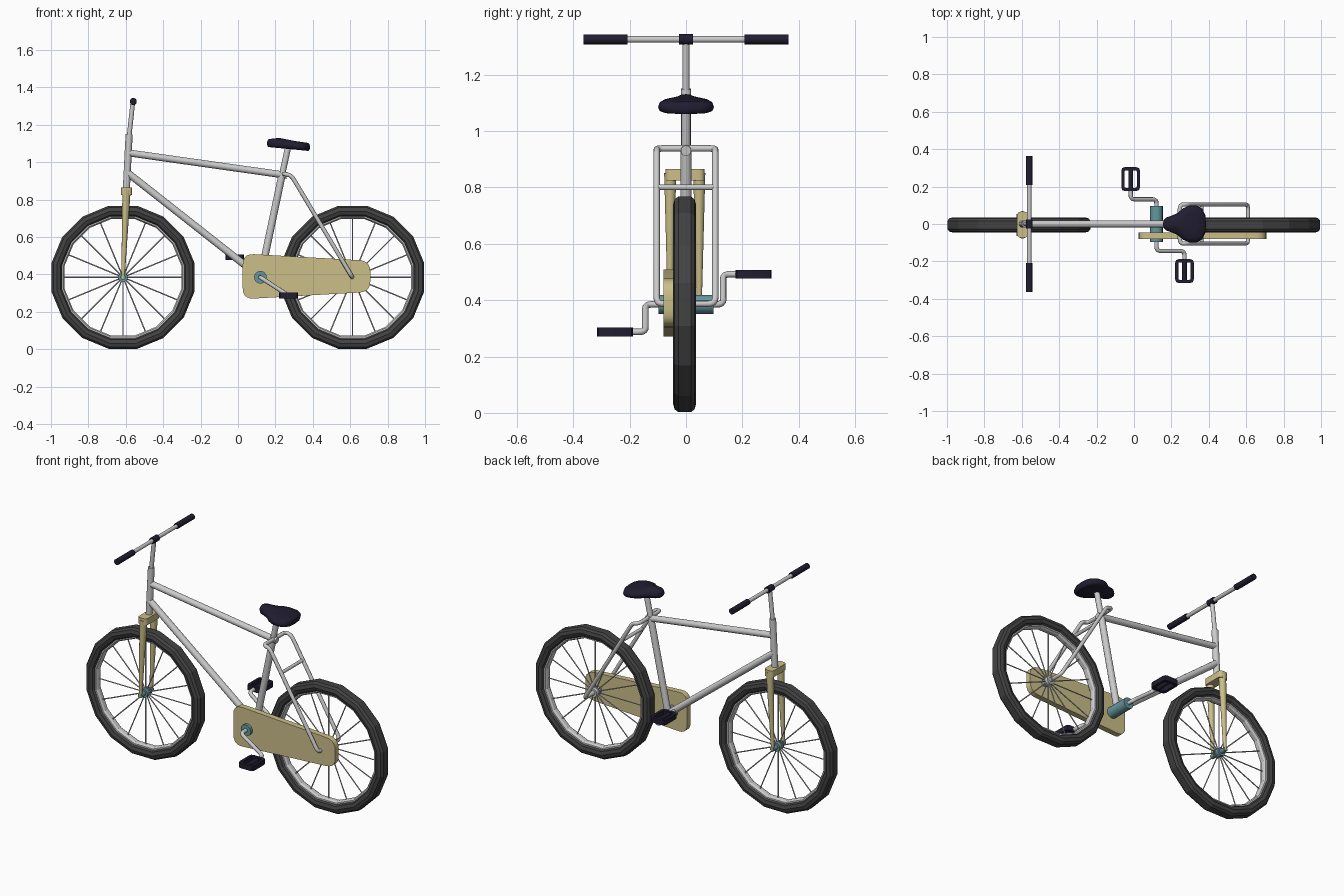
import bpy, bmesh, math
from mathutils import Vector as V

if "Cube" in bpy.data.objects:
    bpy.data.objects.remove(bpy.data.objects["Cube"])


def mat(name, c):
    m = bpy.data.materials.new(name)
    m.diffuse_color = (*c, 1)
    m.use_nodes = True
    m.node_tree.nodes["Principled BSDF"].inputs["Base Color"].default_value = m.diffuse_color
    return m


RUBBER = mat("rubber", (0.055, 0.055, 0.055))
DARK = mat("dark", (0.015, 0.012, 0.03))
YELLOW = mat("yellow", (0.60, 0.52, 0.25))
TEAL = mat("teal", (0.13, 0.31, 0.34))


def finish(name, bm, m=None, angle=35):
    bmesh.ops.recalc_face_normals(bm, faces=bm.faces)
    me = bpy.data.meshes.new(name)
    bm.to_mesh(me)
    bm.free()
    ob = bpy.data.objects.new(name, me)
    bpy.context.collection.objects.link(ob)
    if m:
        me.materials.append(m)
    if angle:
        bpy.ops.object.select_all(action='DESELECT')
        ob.select_set(True)
        bpy.context.view_layer.objects.active = ob
        bpy.ops.object.shade_smooth_by_angle(angle=math.radians(angle))
    return ob


def add_rod(bm, a, b, r1, r2=None, n=14):
    a, b = V(a), V(b)
    d = b - a
    mx = d.to_track_quat('Z', 'Y').to_matrix().to_4x4()
    mx.translation = (a + b) / 2
    bmesh.ops.create_cone(bm, cap_ends=True, segments=n, radius1=r1,
                          radius2=r1 if r2 is None else r2, depth=d.length, matrix=mx)


def rod(name, a, b, r1, r2=None, m=None, n=14):
    bm = bmesh.new()
    add_rod(bm, a, b, r1, r2, n)
    return finish(name, bm, m)


def fillet(pts, rad, closed=False, steps=4):
    # round the corners of a path
    pts, out = [V(p) for p in pts], []
    for i, p in enumerate(pts):
        if not closed and i in (0, len(pts) - 1):
            out.append(p)
            continue
        q, s = pts[i - 1], pts[(i + 1) % len(pts)]
        a = p + (q - p).normalized() * min(rad, (q - p).length * .45)
        b = p + (s - p).normalized() * min(rad, (s - p).length * .45)
        for k in range(steps + 1):
            t = k / steps
            out.append(a * (1 - t) ** 2 + p * 2 * t * (1 - t) + b * t * t)
    return out


def pipe(name, pts, r, rad, closed=False):
    cu = bpy.data.curves.new(name, 'CURVE')
    cu.dimensions = '3D'
    cu.bevel_depth, cu.bevel_resolution, cu.use_fill_caps = r, 2, True
    path = fillet(pts, rad, closed)
    sp = cu.splines.new('POLY')
    sp.points.add(len(path) - 1)
    for sp_p, p in zip(sp.points, path):
        sp_p.co = (*p, 1)
    sp.use_cyclic_u = closed
    ob = bpy.data.objects.new(name, cu)
    bpy.context.collection.objects.link(ob)


def ring(name, c, profile, n, m=None, angle=None):
    # sweep a (radius, y) section around the wheel axis
    bm = bmesh.new()
    loops = []
    for i in range(n):
        a = 2 * math.pi * (i + .5) / n
        loops.append([bm.verts.new((c[0] + r * math.cos(a), c[1] + y, c[2] + r * math.sin(a)))
                      for r, y in profile])
    k = len(profile)
    for i in range(n):
        p, q = loops[i], loops[(i + 1) % n]
        for j in range(k):
            bm.faces.new((p[j], p[(j + 1) % k], q[(j + 1) % k], q[j]))
    finish(name, bm, m, angle)


# wheels
N = 16
for side, x in (("front", -.615), ("rear", .613)):
    c = V((x, -.005, .385))
    half = [(.390, .022), (.380, .035), (.360, .041), (.340, .034), (.332, .022)]
    ring(side + "_tyre", c, half + [(r, -y) for r, y in reversed(half)], N, RUBBER)
    ring(side + "_rim", c, [(.342, .024), (.325, .022), (.318, .010), (.318, -.010),
                            (.325, -.022), (.342, -.024)], N)
    bm = bmesh.new()
    for i in range(N):
        a = 2 * math.pi * i / N
        d = V((math.cos(a), 0, math.sin(a)))
        add_rod(bm, c + d * .01, c + d * .32, .0035, n=6)
    finish(side + "_spokes", bm)
    bm = bmesh.new()
    w = .058 if side == "front" else .04
    add_rod(bm, c - V((0, w, 0)), c + V((0, w, 0)), .014)
    add_rod(bm, c - V((0, .022, 0)), c + V((0, .022, 0)), .026)
    finish(side + "_hub", bm, TEAL if side == "front" else None)

# frame tubes
BB = V((.12, 0, .385))
rod("head_tube", (-.597, 0, .855), (-.582, 0, 1.15), .019)
rod("stem", (-.583, 0, 1.13), (-.562, 0, 1.325), .0125)
rod("top_tube", (-.586, 0, 1.05), (.262, 0, .93), .0185)
rod("down_tube", (-.592, 0, .945), BB, .0195)
rod("seat_tube", BB, (.238, 0, .945), .0195)
rod("seat_post", (.235, 0, .93), (.270, 0, 1.09), .0165)

# rear stays: one closed loop through the axle plus a bridge
Y = .104
pipe("rear_stays", [(.245, -Y, .938), (.285, -Y, .930), (.61, -Y, .387),
                    (.61, Y, .387), (.285, Y, .930), (.245, Y, .938)], .0115, .025, True)
rod("stay_bridge", (.362, -Y, .80), (.362, Y, .80), .010)

# fork
bm = bmesh.new()
for y in (-.056, .047):
    add_rod(bm, (-.596, y, .85), (-.615, y, .375), .022, .009)
finish("fork_legs", bm, YELLOW)
bm = bmesh.new()
outline = fillet([(-.625, -.073, .825), (-.566, -.073, .825),
                  (-.566, .066, .825), (-.625, .066, .825)], .022, True)
f = bm.faces.new([bm.verts.new(p) for p in outline])
g = bmesh.ops.extrude_face_region(bm, geom=[f])
bmesh.ops.translate(bm, vec=(0, 0, .04), verts=[v for v in g["geom"] if isinstance(v, bmesh.types.BMVert)])
finish("fork_crown", bm, YELLOW)

# handlebar, clamp and grips
rod("handlebar", (-.56, -.34, 1.325), (-.56, .34, 1.325), .0115)
rod("bar_clamp", (-.56, -.025, 1.325), (-.56, .025, 1.325), .019, m=DARK)
for s, n in ((-1, "right"), (1, "left")):
    rod(n + "_grip", (-.56, s * .208, 1.325), (-.56, s * .363, 1.325), .0175, m=DARK)

# chain guard
bm = bmesh.new()
outline = fillet([(.025, -.046, .512), (.708, -.046, .473),
                  (.708, -.046, .307), (.025, -.046, .268)], .06, True, 5)
f = bm.faces.new([bm.verts.new(p) for p in outline])
g = bmesh.ops.extrude_face_region(bm, geom=[f])
bmesh.ops.translate(bm, vec=(0, -.034, 0), verts=[v for v in g["geom"] if isinstance(v, bmesh.types.BMVert)])
finish("chain_guard", bm, YELLOW)

# bottom bracket, cranks and pedals
rod("bottom_bracket", BB + V((0, -.097, 0)), BB + V((0, .097, 0)), .034, m=TEAL, n=16)
for s, n, dx, dz in ((-1, "right", .15, -.098), (1, "left", -.138, .107)):
    e = BB + V((dx, 0, dz))
    off = -.012 if s > 0 else 0
    yo = s * (.144 + off)
    y0, y1 = s * (.188 + off), s * (.316 + off)
    pipe(n + "_crank", [BB + V((0, s * .08, 0)), BB + V((0, yo, 0)),
                        e + V((0, yo, 0)), e + V((0, y0 + s * .02, 0))], .0115, .025)
    bm = bmesh.new()
    loops = []
    for inset, z in ((0, -.0155), (0, .0155), (.017, .0155), (.017, -.0155)):
        hx, hy, ym = .05 - inset, abs(y1 - y0) / 2 - inset, (y0 + y1) / 2
        path = fillet([(-hx, ym - hy, z), (hx, ym - hy, z), (hx, ym + hy, z), (-hx, ym + hy, z)],
                      .02 - inset * .7, True, 2)
        loops.append([bm.verts.new(e + p) for p in path])
    for i in range(4):
        p, q = loops[i], loops[(i + 1) % 4]
        for j in range(len(p)):
            k = (j + 1) % len(p)
            bm.faces.new((p[j], p[k], q[k], q[j]))
    add_rod(bm, e + V((0, y0, 0)), e + V((0, y1 - s * .008, 0)), .013)
    finish(n + "_pedal", bm, DARK)

# seat: saddle outline stacked in layers, tilted back
half = [(.155, 0), (.159, .021), (.175, .036), (.205, .046), (.235, .060), (.262, .084),
        (.295, .098), (.335, .099), (.365, .082), (.381, .048), (.385, 0)]
outline = half + [(x, -y) for x, y in half[-2:0:-1]]
bm = bmesh.new()
prev = None
for scale, z in ((.80, -.024), (.95, -.018), (1, -.004), (.95, .009), (.78, .019), (.45, .025)):
    loop = [bm.verts.new((.275 + (x - .275) * (scale * .35 + .65 if scale > .5 else scale),
                          y * scale, 1.095 + z - (x - .27) * .09)) for x, y in outline]
    if prev:
        for j in range(len(loop)):
            k = (j + 1) % len(loop)
            bm.faces.new((prev[j], prev[k], loop[k], loop[j]))
    else:
        bm.faces.new(loop)
    prev = loop
bm.faces.new(prev)
finish("seat", bm, DARK, 50)
